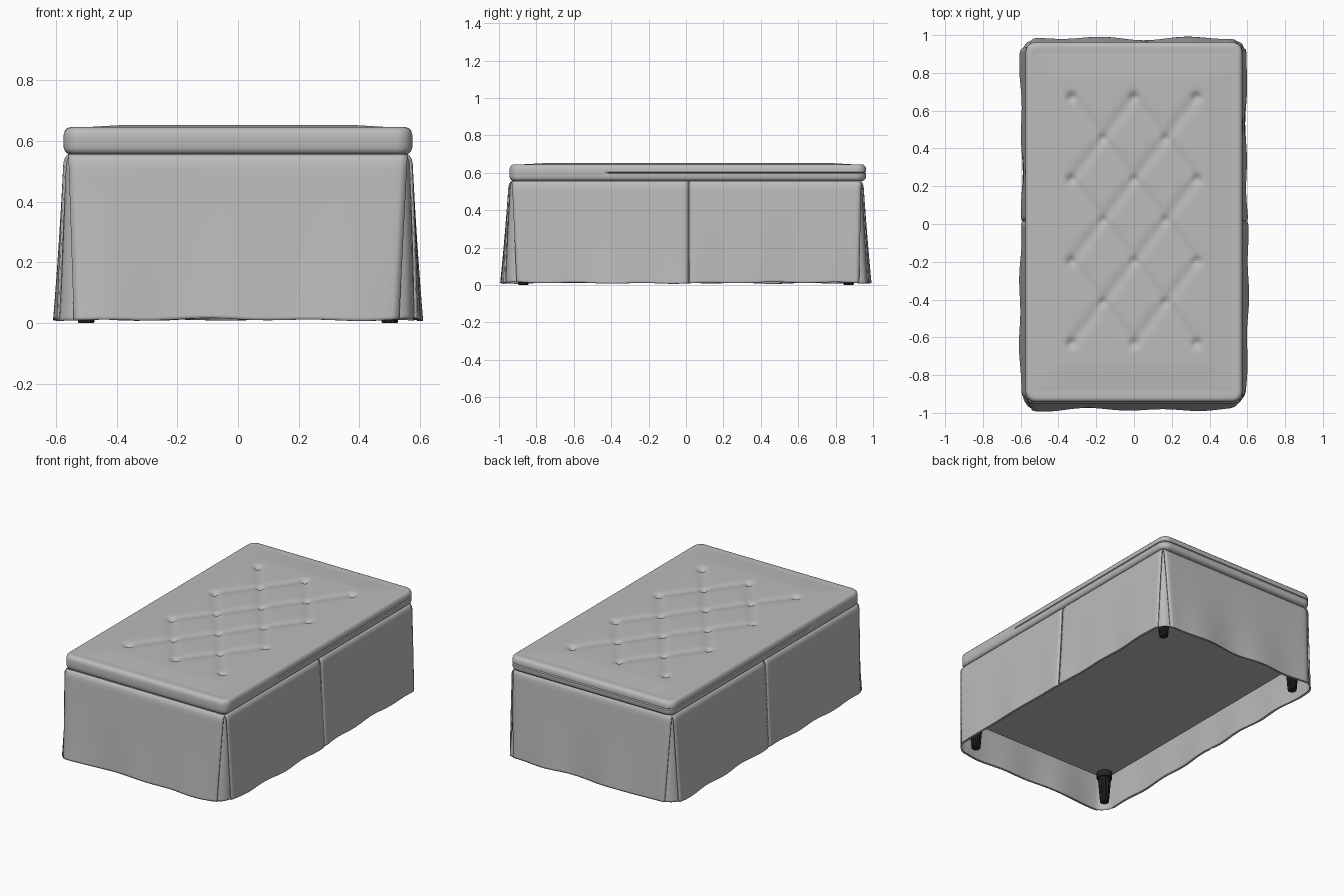
import bpy, bmesh, math
from mathutils import Vector

if "Cube" in bpy.data.objects:
    bpy.data.objects.remove(bpy.data.objects["Cube"], do_unlink=True)


def material(name, rgb):
    m = bpy.data.materials.new(name)
    m.use_nodes = True
    m.diffuse_color = (*rgb, 1)
    m.node_tree.nodes["Principled BSDF"].inputs["Base Color"].default_value = (*rgb, 1)
    return m


FABRIC = material("grey fabric", (0.5, 0.5, 0.5))
BLACK = material("black wood", (0.02, 0.02, 0.02))


def make(name, bm, mat, angle=40):
    bmesh.ops.recalc_face_normals(bm, faces=bm.faces)
    mesh = bpy.data.meshes.new(name)
    bm.to_mesh(mesh)
    bm.free()
    mesh.materials.append(mat)
    ob = bpy.data.objects.new(name, mesh)
    bpy.context.collection.objects.link(ob)
    bpy.ops.object.select_all(action="DESELECT")
    ob.select_set(True)
    bpy.context.view_layer.objects.active = ob
    bpy.ops.object.shade_smooth_by_angle(angle=math.radians(angle))
    return ob


def thicken(ob, depth):
    mod = ob.modifiers.new("Thickness", "SOLIDIFY")
    mod.thickness = depth
    mod.offset = 0


def clamp(v, lim):
    return max(-lim, min(lim, v))


def round_rect(u, v, hx, hy, r):
    """Map a point of the unit square onto a rectangle with round corners."""
    x, y = u * hx, v * hy
    cx, cy = clamp(x, hx - r), clamp(y, hy - r)
    dx, dy = x - cx, y - cy
    k = max(abs(dx), abs(dy)) / math.hypot(dx, dy) if dx and dy else 1
    return cx + dx * k, cy + dy * k


def perimeter(nx, ny):
    """Grid indices around the border, in order."""
    return ([(i, 0) for i in range(nx)] + [(nx, j) for j in range(ny)]
            + [(i, ny) for i in range(nx, 0, -1)] + [(0, j) for j in range(ny, 0, -1)])


def bridge(bm, a, b, closed=True):
    for i in range(len(a) if closed else len(a) - 1):
        k = (i + 1) % len(a)
        bm.faces.new((a[i], a[k], b[k], b[i]))


# Tufted cushion: button points and the diagonal pleats between them
CUSHION_Y = 0.01
DX, DY = 0.165, 0.217
buttons = [Vector(((i - 2) * DX, (j - 3) * DY + 0.01))
           for j in range(7) for i in range(5) if (i + j) % 2 == 0]
pleats = [(a, b) for a in buttons for b in buttons
          if b.y > a.y and (b - a).length < 0.3 and abs(b.x - a.x) > 0.1]


def top_height(x, y):
    p = Vector((x, y))
    dip = min((p - b).length for b in buttons)
    crease = 1.0
    for a, b in pleats:
        ab = b - a
        t = max(0, min(1, (p - a).dot(ab) / ab.length_squared))
        crease = min(crease, (p - a - ab * t).length)
    edge = max(0, min(1, (0.5 - abs(x)) / 0.12)) * max(0, min(1, (0.88 - abs(y)) / 0.12))
    seam = min(abs(abs(x) - 0.525), abs(abs(y) - 0.895))
    if abs(x) > 0.53 or abs(y) > 0.9:
        seam = 1
    return (0.645 + 0.007 * edge - 0.007 * math.exp(-(crease / 0.03) ** 2)
            - 0.016 * math.exp(-(dip / 0.02) ** 2) - 0.0015 * math.exp(-(seam / 0.008) ** 2))


NX, NY = 90, 150
HX, HY, R = 0.574, 0.953, 0.055
bm = bmesh.new()
grid = {}
for i in range(NX + 1):
    for j in range(NY + 1):
        x, y = round_rect(2 * i / NX - 1, 2 * j / NY - 1, HX - 0.022, HY - 0.022, R - 0.022)
        grid[i, j] = bm.verts.new((x, y + CUSHION_Y, top_height(x, y)))
for i in range(NX):
    for j in range(NY):
        bm.faces.new((grid[i, j], grid[i + 1, j], grid[i + 1, j + 1], grid[i, j + 1]))
border = perimeter(NX, NY)
loop = [grid[k] for k in border]
sides = [(0.012, 0.642), (0.004, 0.634), (0, 0.62), (0, 0.604), ("groove", 0.6), (0, 0.596),
         (0, 0.576), (0.004, 0.566), (0.012, 0.558), (0.03, 0.555)]
for inset, z in sides:
    ring = []
    for i, j in border:
        u, v = 2 * i / NX - 1, 2 * j / NY - 1
        # zip groove runs round the back and part of both sides
        d = (0.007 if v > -0.46 else 0) if inset == "groove" else inset
        x, y = round_rect(u, v, HX - d, HY - d, R - d)
        ring.append(bm.verts.new((x, y + CUSHION_Y, z)))
    bridge(bm, loop, ring)
    loop = ring
bm.faces.new(loop)
make("cushion", bm, FABRIC)

# Skirt shape shared by the inner layer and the panels
TOP = 0.555


def flare(z):
    t = 1 - z / TOP
    tuck = 0.014 * max(0, 1 - (TOP - z) / 0.03) ** 2
    return 0.568 + 0.026 * t - tuck, 0.942 + 0.036 * t - tuck, t


def wave(x, y, t):
    return 0.009 * t * t * (math.sin(15 * x + 4 * y) + 0.6 * math.sin(17 * y - 9 * x + 1)) / 1.3


def hem(x, y):
    return 0.011 + 0.005 * math.sin(13 * x + 11 * y + 1) * math.cos(5 * x - 7 * y)


LEVELS = [0, 0.02, 0.1, 0.2, 0.3, 0.4, 0.5, 0.6, 0.7, 0.8, 0.9, 0.95, 0.97, 0.985, 1]

# Inner skirt layer, seen in the corner pleats
bm = bmesh.new()
loop = None
for f in LEVELS:
    ring = []
    for i, j in perimeter(60, 90):
        u, v = i / 30 - 1, j / 45 - 1
        z = hem(u * 0.6, v) * (1 - f) + TOP * f
        hx, hy, t = flare(z)
        w = wave(u * 0.6, v, t) - 0.006
        x, y = round_rect(u, v, hx + w, hy + w, 0.05 + 0.02 * t)
        ring.append(bm.verts.new((x, y, z)))
    if loop:
        bridge(bm, loop, ring)
    loop = ring
thicken(make("skirt_inner_layer", bm, FABRIC), 0.004)


def skirt_panel(name, axis, sign, low, high):
    """Hanging panel; low and high are (top, bottom) end positions along the side."""
    bm = bmesh.new()
    last = None
    for f in LEVELS:
        row = []
        for k in range(49):
            s = k / 48
            a = low[0] * f + low[1] * (1 - f)
            a += s * (high[0] * f + high[1] * (1 - f) - a)
            px, py = (a, sign * 0.98) if axis == "x" else (sign * 0.6, a)
            z = hem(px, py) * (1 - f) + TOP * f
            hx, hy, t = flare(z)
            out = wave(px, py, t) + 0.003 - 0.005 * max(0, 1 - 40 * min(s, 1 - s)) ** 2
            row.append(bm.verts.new((a, sign * (hy + out), z) if axis == "x"
                                    else (sign * (hx + out), a, z)))
        if last:
            bridge(bm, last, row, closed=False)
        last = row
    thicken(make(name, bm, FABRIC), 0.006)


skirt_panel("front_skirt_panel", "x", -1, (-0.558, -0.54), (0.558, 0.53))
skirt_panel("back_skirt_panel", "x", 1, (-0.558, -0.535), (0.558, 0.535))
for side, sign in (("left", 1), ("right", -1)):
    skirt_panel(side + "_front_skirt_panel", "y", sign, (-0.93, -0.905), (0.012, 0.012))
    skirt_panel(side + "_back_skirt_panel", "y", sign, (0.018, 0.018), (0.937, 0.925))

# Inner frame under the cushion
bm = bmesh.new()
bmesh.ops.create_cube(bm, size=1)
for v in bm.verts:
    v.co = (v.co.x * 1.1, v.co.y * 1.84, 0.2 if v.co.z < 0 else 0.556)
make("base_frame", bm, FABRIC)

# Fluted, tapered feet
for fb, sy in (("front", -1), ("back", 1)):
    for side, sx in (("left", 1), ("right", -1)):
        bm = bmesh.new()
        loop = None
        for z, r in ((0, 0.026), (0.012, 0.028), (0.16, 0.04), (0.162, 0.046), (0.201, 0.046)):
            ring = []
            for k in range(24):
                a = math.tau * k / 24
                q = r * (0.88 if k % 2 and z < 0.161 else 1)
                ring.append(bm.verts.new((sx * 0.5 + q * math.cos(a), sy * 0.87 + q * math.sin(a), z)))
            if loop:
                bridge(bm, loop, ring)
            else:
                bm.faces.new(ring)
            loop = ring
        bm.faces.new(loop)
        make(f"{fb}_{side}_foot", bm, BLACK, 25)
